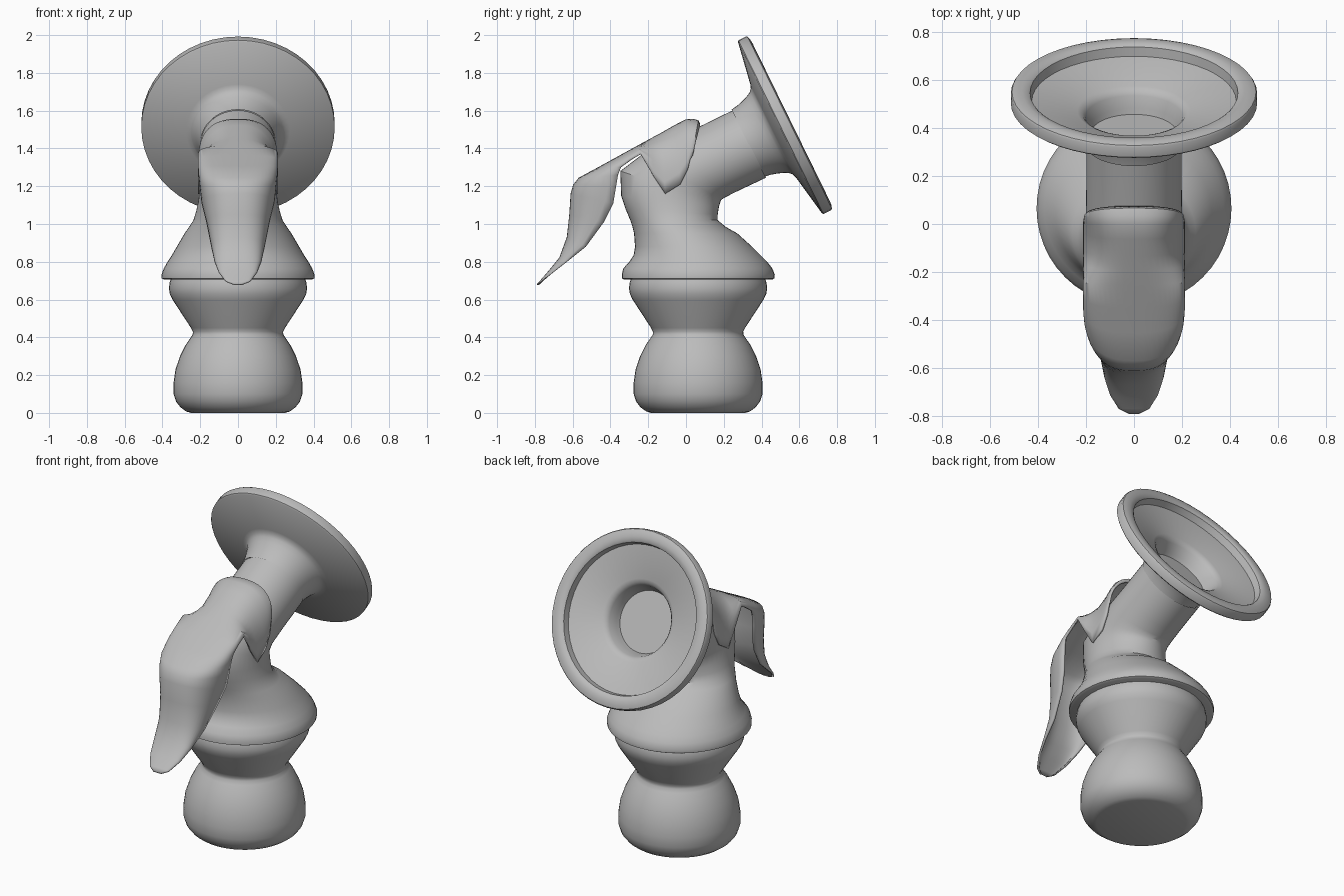
import bpy, bmesh, math
from mathutils import Vector

plastic = bpy.data.materials.new("grey plastic")
plastic.diffuse_color = (0.5, 0.5, 0.5, 1)
SEG = 48


def finish(name, bm, angle=35):
    mesh = bpy.data.meshes.new(name)
    bm.to_mesh(mesh)
    bm.free()
    mesh.materials.append(plastic)
    ob = bpy.data.objects.new(name, mesh)
    bpy.context.collection.objects.link(ob)
    bpy.ops.object.select_all(action='DESELECT')
    bpy.context.view_layer.objects.active = ob
    ob.select_set(True)
    bpy.ops.object.shade_smooth_by_angle(angle=math.radians(angle))
    return ob


def loft(name, sections, cap_start=True, cap_end=True, angle=35):
    """Elliptical rings; each section is front point (y,z), back point (y,z), half width."""
    bm = bmesh.new()
    rings = []
    for p, q, w in sections:
        p, q = Vector(p), Vector(q)
        c, h = (p + q) / 2, (p - q) / 2
        ring = []
        for i in range(SEG):
            t = 2 * math.pi * i / SEG
            v = c + h * math.cos(t)
            ring.append(bm.verts.new((w * math.sin(t), v.x, v.y)))
        rings.append(ring)
    for a, b in zip(rings, rings[1:]):
        for i in range(SEG):
            j = (i + 1) % SEG
            bm.faces.new((a[i], a[j], b[j], b[i]))
    if cap_start:
        bm.faces.new(rings[0])
    if cap_end:
        bm.faces.new(rings[-1])
    bmesh.ops.recalc_face_normals(bm, faces=bm.faces)
    return finish(name, bm, angle)


# bottle: waisted container
YC = 0.064
bottle = [(0, .25), (.008, .275), (.03, .305), (.06, .328), (.10, .341), (.16, .341),
          (.23, .331), (.30, .307), (.36, .277), (.395, .253), (.415, .24), (.43, .239),
          (.45, .249), (.60, .347), (.63, .361), (.66, .366), (.69, .362), (.712, .355)]
loft("bottle", [((YC - r, z), (YC + r, z), r) for z, r in bottle])

# body: screw collar rising into a neck that bends into the funnel tube
loft("body", [
    ((-.325, .705), (.455, .705), .39), ((-.34, .712), (.468, .712), .404),
    ((-.34, .732), (.47, .732), .405), ((-.332, .765), (.457, .765), .393),
    ((-.30, .80), (.43, .80), .373), ((-.277, .835), (.395, .835), .35),
    ((-.27, .88), (.35, .88), .324), ((-.275, .95), (.272, .95), .283),
    ((-.285, .99), (.21, .985), .257), ((-.295, 1.02), (.168, 1.02), .236),
    ((-.32, 1.08), (.168, 1.05), .222), ((-.343, 1.15), (.174, 1.09), .21),
    ((-.348, 1.28), (.18, 1.11), .202), ((-.23, 1.37), (.186, 1.127), .2),
    ((-.08, 1.445), (.205, 1.14), .2), ((.07, 1.515), (.26, 1.168), .198),
    ((.248, 1.602), (.423, 1.245), .198)], cap_end=False)

# funnel: profile of (distance along tilted axis, radius), outside then inside
CA, SA = math.cos(math.radians(26.1)), math.sin(math.radians(26.1))


def disc(s, r):
    y, z = .9 * s - .5, .44 * s + 1.023
    return (y - SA * r, z + CA * r), (y + SA * r, z - CA * r), r


funnel = [(.92, .198), (.955, .203), (.99, .213), (1.02, .224), (1.045, .237), (1.06, .252),
          (1.068, .275), (1.108, .505), (1.114, .512), (1.158, .512), (1.166, .507),
          (1.172, .49), (1.174, .465), (1.17, .442), (1.162, .432), (1.122, .425),
          (1.078, .235), (1.068, .215), (1.05, .202), (1.00, .186), (.975, .178)]
loft("funnel", [disc(s, r) for s, r in funnel], cap_start=False)

# handle: thin curved lever, U-shaped sections of (crown point, edge point, half width)
stations = [((-.785, .68), (-.783, .68), .02), ((-.765, .70), (-.763, .696), .06),
            ((-.72, .752), (-.705, .742), .095), ((-.665, .82), (-.63, .80), .118),
            ((-.625, .93), (-.53, .88), .136), ((-.612, 1.05), (-.435, 1.01), .162),
            ((-.605, 1.16), (-.385, 1.11), .187), ((-.592, 1.205), (-.37, 1.20), .197),
            ((-.565, 1.24), (-.36, 1.26), .203), ((-.45, 1.302), (-.345, 1.30), .206),
            ((-.35, 1.357), (-.29, 1.34), .206), ((-.25, 1.412), (-.24, 1.37), .206),
            ((-.19, 1.445), (-.17, 1.25), .206), ((-.13, 1.477), (-.11, 1.16), .206),
            ((-.06, 1.517), (-.03, 1.21), .206), ((0, 1.548), (.01, 1.29), .205),
            ((.035, 1.551), (.022, 1.34), .203), ((.062, 1.545), (.03, 1.36), .201),
            ((.07, 1.525), (.03, 1.36), .199)]
bm = bmesh.new()
rows, N = [], 24
for p, e, w in stations:
    p, e = Vector(p), Vector(e)
    row = []
    for i in range(N + 1):
        t = math.pi * i / N
        c, s = math.cos(t), max(math.sin(t), 0)
        x = w * math.copysign(abs(c) ** .8, c)
        v = e + (p - e) * s ** .8
        row.append(bm.verts.new((x, v.x, v.y)))
    rows.append(row)
for a, b in zip(rows, rows[1:]):
    for i in range(N):
        bm.faces.new((a[i], a[i + 1], b[i + 1], b[i]))
bmesh.ops.recalc_face_normals(bm, faces=bm.faces)
handle = finish("handle", bm, 50)
solid = handle.modifiers.new("thickness", 'SOLIDIFY')
solid.thickness = .012
solid.offset = 0
